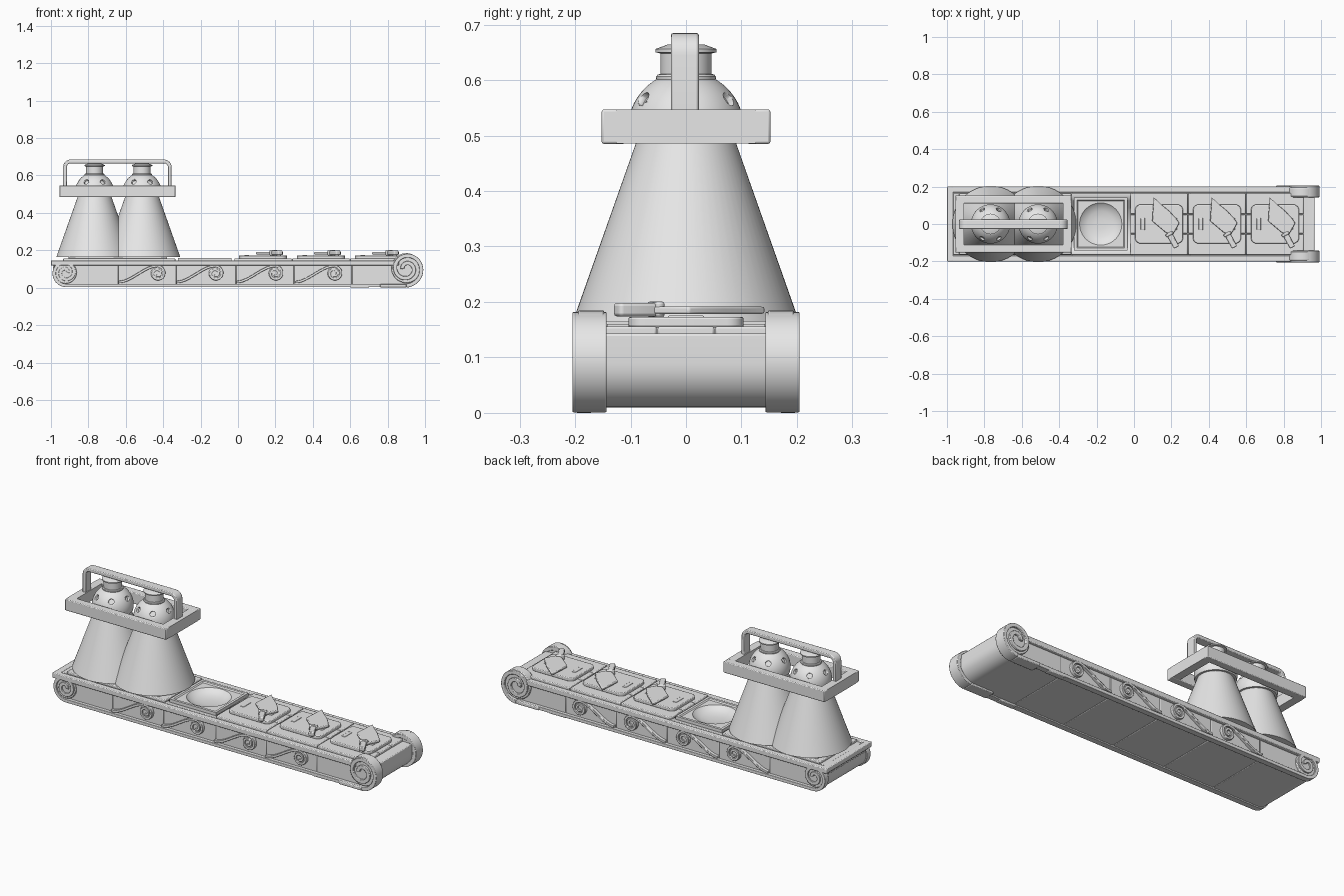
import bpy, bmesh, math
from mathutils import Vector, Matrix

old = bpy.data.objects.get("Cube")
if old:
    bpy.data.objects.remove(old, do_unlink=True)

GREY = (0.8, 0.8, 0.8, 1.0)
grey = bpy.data.materials.new("light_grey")
grey.use_nodes = True
grey.diffuse_color = GREY
grey.node_tree.nodes["Principled BSDF"].inputs["Base Color"].default_value = GREY


def finish(name, bm, bevel=0.0, segments=2, smooth=True):
    """Turn a bmesh into a shaded object."""
    bmesh.ops.recalc_face_normals(bm, faces=bm.faces)
    mesh = bpy.data.meshes.new(name)
    bm.to_mesh(mesh)
    bm.free()
    mesh.materials.append(grey)
    ob = bpy.data.objects.new(name, mesh)
    bpy.context.scene.collection.objects.link(ob)
    if bevel:
        mod = ob.modifiers.new("Bevel", "BEVEL")
        mod.width, mod.segments = bevel, segments
        mod.limit_method, mod.angle_limit = "ANGLE", math.radians(40)
    bpy.ops.object.select_all(action="DESELECT")
    ob.select_set(True)
    bpy.context.view_layer.objects.active = ob
    if smooth:
        bpy.ops.object.shade_smooth_by_angle(angle=math.radians(35))
    return ob


def prism(name, loop, direction, bevel=0.0):
    """Extrude a closed 3D outline along a direction."""
    bm = bmesh.new()
    face = bm.faces.new([bm.verts.new(p) for p in loop])
    moved = bmesh.ops.extrude_face_region(bm, geom=[face])["geom"]
    verts = [g for g in moved if isinstance(g, bmesh.types.BMVert)]
    bmesh.ops.translate(bm, verts=verts, vec=direction)
    if face.is_valid and len(face.link_loops if hasattr(face, "link_loops") else face.loops) == 0:
        bm.faces.remove(face)
    return finish(name, bm, bevel)


def box(name, x, y, z, bevel=0.004):
    loop = [(x[0], y[0], z[0]), (x[1], y[0], z[0]), (x[1], y[1], z[0]), (x[0], y[1], z[0])]
    return prism(name, loop, (0, 0, z[1] - z[0]), bevel)


def rounded(x, y, r, n=6):
    """Rounded rectangle outline in two axes."""
    pts = []
    for k, (cx, cy) in enumerate([(x[1] - r, y[1] - r), (x[0] + r, y[1] - r),
                                  (x[0] + r, y[0] + r), (x[1] - r, y[0] + r)]):
        for i in range(n + 1):
            a = math.pi / 2 * (k + i / n)
            pts.append((cx + r * math.cos(a), cy + r * math.sin(a)))
    return pts


def ribbon(name, path, width, y0, y1, bevel=0.004):
    """Flat band following a path in the xz plane, thick along y."""
    bm = bmesh.new()
    rings = []
    for i, p in enumerate(path):
        t = (Vector(path[min(i + 1, len(path) - 1)]) - Vector(path[max(i - 1, 0)])).normalized()
        n = Vector((-t.y, t.x)) * width / 2
        a, b = Vector(p) + n, Vector(p) - n
        rings.append([bm.verts.new(c) for c in
                      ((a.x, y0, a.y), (b.x, y0, b.y), (b.x, y1, b.y), (a.x, y1, a.y))])
    for r, s in zip(rings, rings[1:]):
        for k in range(4):
            bm.faces.new((r[k], r[(k + 1) % 4], s[(k + 1) % 4], s[k]))
    bm.faces.new(rings[0])
    bm.faces.new(rings[-1][::-1])
    return finish(name, bm, bevel)


def spiral(cx, cz, r0, r1, start, turns, n=56):
    pts = []
    for i in range(n + 1):
        f = i / n
        a, r = math.radians(start) + turns * math.tau * f, r0 + (r1 - r0) * f
        pts.append((cx + r * math.cos(a), cz + r * math.sin(a)))
    return pts


def lathe(name, x, y, profile, steps=48):
    """Revolve (radius, z) points around a vertical axis."""
    bm = bmesh.new()
    verts = [bm.verts.new((r, 0, z)) for r, z in profile]
    edges = [bm.edges.new(e) for e in zip(verts, verts[1:])]
    bmesh.ops.spin(bm, geom=verts + edges, cent=(0, 0, 0), axis=(0, 0, 1),
                   angle=math.tau, steps=steps)
    bmesh.ops.remove_doubles(bm, verts=bm.verts, dist=0.0001)
    bmesh.ops.translate(bm, verts=bm.verts, vec=(x, y, 0))
    return finish(name, bm)


def disc(name, x, z, r, y0, y1, bevel=0.004):
    loop = [(px, y0, pz) for px, pz in spiral(x, z, r, r, 0, 1, 32)[:-1]]
    return prism(name, loop, (0, y1 - y0, 0), bevel)


# Counter body in panels, rounded at both lower ends
seams = [-0.64, -0.33, -0.01, 0.3, 0.61]
for a, b in zip(seams, seams[1:]):
    box("body_panel", (a, b), (-0.182, 0.182), (0.01, 0.14))
for name, inner, outer, r in (("left_body_end", -0.64, -0.985, 0.065),
                              ("right_body_end", 0.61, 0.965, 0.08)):
    s = 1 if outer > 0 else -1
    arc = [(outer - s * r * (1 - math.sin(t)), 0.01 + r * (1 - math.cos(t)))
           for t in [math.pi / 2 * i / 8 for i in range(9)]]
    outline = [(inner, 0.14), (inner, 0.01)] + arc + [(outer, 0.14)]
    prism(name, [(x, -0.182, z) for x, z in outline], (0, 0.364, 0), 0.003)
box("counter_lip", (-0.99, 0.965), (-0.165, 0.165), (0.102, 0.143))
box("left_end_rim", (-1.0, -0.965), (-0.2, 0.2), (0.118, 0.146))

# Side trim, waves and scrolls on both long sides
for s in (-1, 1):
    side = "front" if s < 0 else "back"
    y0, y1 = sorted((s * 0.168, s * 0.2))
    ribbon(side + "_top_trim", [(-1.0, 0.132), (0.86, 0.132)], 0.028, y0, y1)
    path = [(0.88, 0.012), (-0.85, 0.012)] + spiral(-0.922, 0.081, 0.069, 0.012, -90, -1.75)
    ribbon(side + "_lower_trim", path, 0.018, y0, y1)
    disc(side + "_left_scroll_back", -0.922, 0.081, 0.06, *sorted((s * 0.17, s * 0.192)))
    for cx in (-0.43, -0.12, 0.2, 0.515):
        wave = []
        for i in range(14):
            f = i / 14
            wave.append((cx - 0.21 + 0.21 * f, 0.03 + 0.086 * (3 * f * f - 2 * f ** 3)))
        wave += spiral(cx, 0.076, 0.04, 0.01, 90, -1.6, 40)
        ribbon(side + "_wave", wave, 0.013, *sorted((s * 0.172, s * 0.199)), 0.003)
        disc(side + "_wave_back", cx, 0.076, 0.036, *sorted((s * 0.172, s * 0.191)))
    ya, yb = sorted((s * 0.143, s * 0.205))
    ribbon(side + "_end_scroll", [(0.6, 0.009), (0.7, 0.009)] , 0.018, y0, y1)
    ribbon(side + "_end_volute", spiral(0.9, 0.101, 0.09, 0.02, -90, 1.75, 72), 0.021, ya, yb, 0.005)
    disc(side + "_volute_core", 0.9, 0.105, 0.08, *sorted((s * 0.147, s * 0.195)))
    box(side + "_volute_foot", (0.76, 0.9), (ya, yb) if s else (0, 0), (0.001, 0.02))

# Tray under the lamps
box("lamp_tray", (-0.935, -0.335), (-0.163, 0.163), (0.14, 0.156))
box("lamp_tray_top", (-0.905, -0.38), (-0.145, 0.145), (0.15, 0.168))

# Twin lamps: shade cone, vented dome, neck and cap
for x in (-0.767, -0.513):
    lathe("lamp_cone", x, 0, [(0, 0.165), (0.204, 0.165), (0.09, 0.487), (0, 0.487)], 64)
    curve = [(0.105 * math.cos(a), 0.511 + 0.105 * math.sin(a))
             for a in [math.radians(-14 + 5.8 * i) for i in range(14)]]
    dome = lathe("lamp_dome", x, 0, [(0, curve[0][1])] + curve + [(0, curve[-1][1])])
    bm = bmesh.new()
    for k in range(6):
        d = Vector((math.cos(k * math.pi / 3), math.sin(k * math.pi / 3), 0.62)).normalized()
        m = Matrix.Translation(Vector((x, 0, 0.511)) + d * 0.108) @ d.to_track_quat("Z", "Y").to_matrix().to_4x4()
        bmesh.ops.create_cone(bm, cap_ends=True, segments=20, radius1=0.014, radius2=0.014,
                              depth=0.03, matrix=m)
    cutter = finish("vent_cutter", bm)
    cutter.hide_render = True
    cut = dome.modifiers.new("Vents", "BOOLEAN")
    cut.operation, cut.solver, cut.object = "DIFFERENCE", "EXACT", cutter
    bpy.context.view_layer.objects.active = dome
    bpy.ops.object.modifier_apply(modifier="Vents")
    bpy.data.objects.remove(cutter, do_unlink=True)
    lathe("lamp_neck", x, 0, [(0, 0.59), (0.053, 0.594), (0.054, 0.606), (0.051, 0.61), (0.046, 0.611),
                              (0.046, 0.648), (0.055, 0.65), (0.055, 0.656), (0.033, 0.664), (0, 0.665)])

# Lamp frame and carrying handle
for s in (-1, 1):
    box("frame_long_rail", (-0.955, -0.335), sorted((s * 0.109, s * 0.152)), (0.485, 0.547))
    xa = -0.645 + s * 0.265
    box("frame_short_rail", sorted((xa, -0.645 + s * 0.31)), (-0.125, 0.125), (0.4855, 0.5465), 0)
outer = [(-0.925, 0.54)] + [(-0.925 + 0.03 * (1 - math.cos(a)), 0.645 + 0.03 * math.sin(a))
                           for a in [math.pi / 2 * i / 6 for i in range(7)]]
ribbon("lamp_handle", outer + [(-1.29 - x, z) for x, z in reversed(outer)], 0.02, -0.027, 0.023)

# Basin: square plate with a sunken bowl
cx, half = -0.178, 0.142
bm = bmesh.new()
n = 48
rings = []
for kind, r, z in [("sq", half, 0.14), ("sq", half, 0.16), ("sq", 0.128, 0.16), ("sq", 0.122, 0.154),
                   ("ci", 0.113, 0.154), ("ci", 0.1, 0.142), ("ci", 0.07, 0.13), ("ci", 0.03, 0.125)]:
    ring = []
    for i in range(n):
        a = math.tau * i / n
        c, s = math.cos(a), math.sin(a)
        k = r / max(abs(c), abs(s)) if kind == "sq" else r
        ring.append(bm.verts.new((cx + k * c, k * s, z)))
    rings.append(ring)
for p, q in zip(rings, rings[1:]):
    for i in range(n):
        bm.faces.new((p[i], p[(i + 1) % n], q[(i + 1) % n], q[i]))
bm.faces.new(rings[-1])
basin = finish("basin", bm)
# Clear the counter beneath the bowl
sink = lathe("basin_cutter", cx, 0, [(0, 0.115), (0.118, 0.115), (0.118, 0.17), (0, 0.17)])
sink.hide_render = True
sink.hide_set(True)
for ob in bpy.context.scene.objects:
    if ob.name.startswith(("body_panel", "counter_lip")):
        cut = ob.modifiers.new("Bowl", "BOOLEAN")
        cut.operation, cut.solver, cut.object = "DIFFERENCE", "EXACT", sink

# Three stations: stone tiles, chopping board and knife
for k in range(3):
    dx = 0.31 * k
    for ya, yb in ((-0.165, -0.053), (-0.051, 0.051), (0.053, 0.165)):
        box("counter_tile", (-0.02 + dx, 0.286 + dx), (ya, yb), (0.138, 0.156))
    board = rounded((0.005 + dx, 0.262 + dx), (-0.104, 0.104), 0.03)
    prism("chopping_board", [(x, y, 0.154) for x, y in board], (0, 0, 0.019), 0.004)
    for hx in (0.047, 0.218):
        box("board_grip", (hx - 0.011 + dx, hx + 0.011 + dx), (-0.032, 0.032), (0.17, 0.1755), 0.002)
    blade = [(0.105, 0.143), (0.097, 0.015), (0.165, -0.042), (0.205, -0.062),
             (0.243, 0.005), (0.225, 0.03), (0.19, 0.068), (0.14, 0.11)]
    prism("knife_blade", [(x + dx, y, 0.178) for x, y in blade], (0, 0, 0.014), 0.004)
    turn = Matrix.Rotation(math.radians(28), 2)
    for name, w, l0, l1, z0, z1 in (("knife_handle", 0.015, -0.08, 0.005, 0.174, 0.198),
                                    ("knife_bolster", 0.022, -0.008, 0.01, 0.172, 0.201)):
        loop = [turn @ Vector(p) for p in rounded((-w, w), (l0, l1), 0.008, 4)]
        prism(name, [(p.x + 0.19 + dx, p.y - 0.055, z0) for p in loop], (0, 0, z1 - z0), 0.005)
